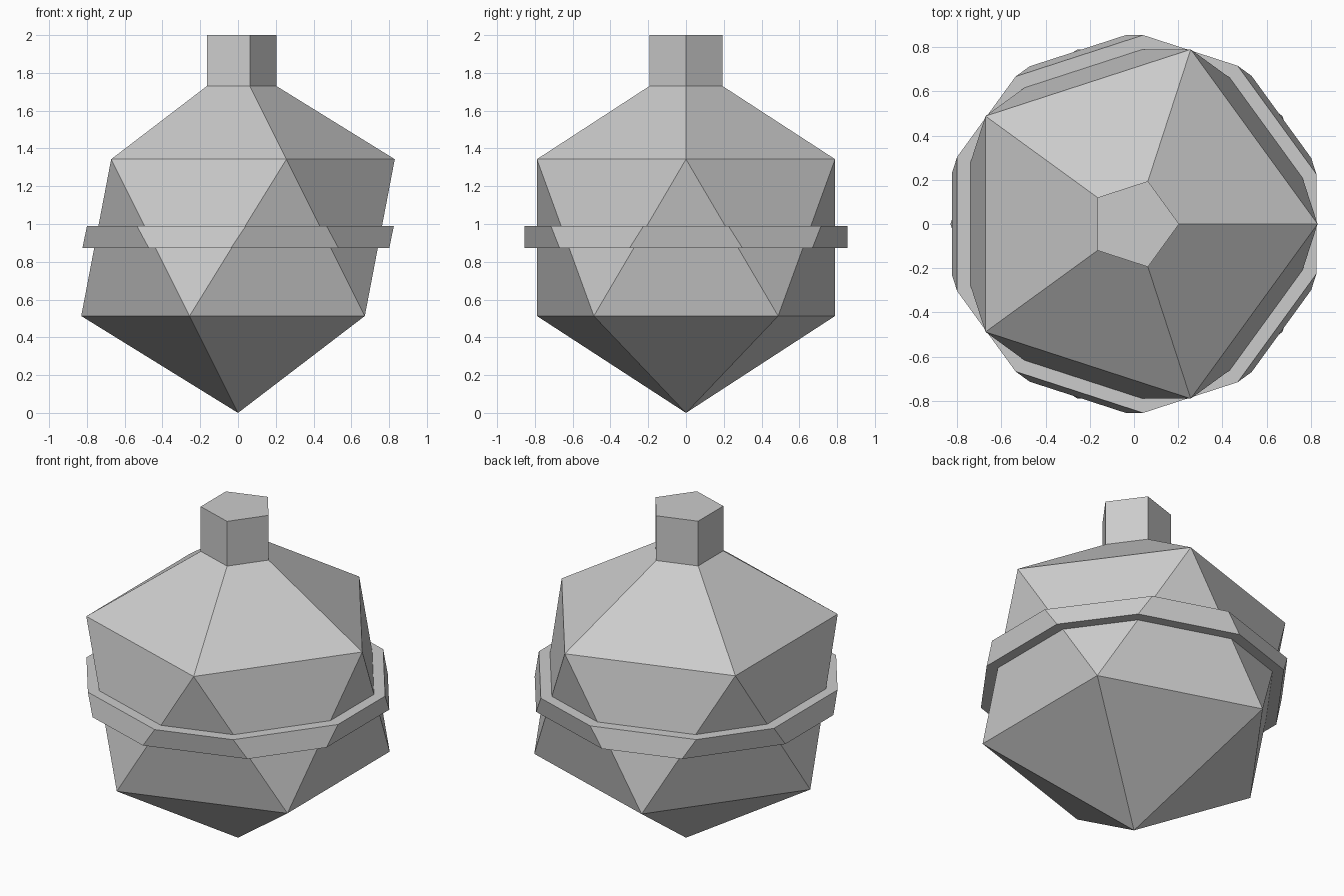
import bpy, bmesh, math
from mathutils import Vector

if "Cube" in bpy.data.objects:
    bpy.data.objects.remove(bpy.data.objects["Cube"])

R = 0.928                      # icosahedron circumradius, lowest corner on z = 0
RING = R * 2 / math.sqrt(5)
LOW, HIGH = R * (1 - 1 / math.sqrt(5)), R * (1 + 1 / math.sqrt(5))
BAND_LOW, BAND_HIGH, BAND_SCALE = 0.873, 0.99, 1.082
NECK, TOP = 1.73, 2.0

bm = bmesh.new()


def ring(z, phase):
    return [bm.verts.new((RING * math.cos(math.radians(72 * i + phase)),
                          RING * math.sin(math.radians(72 * i + phase)), z))
            for i in range(5)]


def cut(z, clear=False):
    geom = bm.verts[:] + bm.edges[:] + bm.faces[:]
    return bmesh.ops.bisect_plane(bm, geom=geom, plane_co=(0, 0, z),
                                  plane_no=(0, 0, 1), clear_outer=clear)


def extrude(faces):
    out = bmesh.ops.extrude_face_region(bm, geom=faces)["geom"]
    return [g for g in out if isinstance(g, bmesh.types.BMVert)]


# Icosahedron standing on a corner
bottom, apex = bm.verts.new((0, 0, 0)), bm.verts.new((0, 0, 2 * R))
upper, lower = ring(HIGH, 0), ring(LOW, 36)
for i in range(5):
    j = (i + 1) % 5
    bm.faces.new((upper[i], upper[j], apex))
    bm.faces.new((lower[j], lower[i], bottom))
    bm.faces.new((upper[i], lower[i], upper[j]))
    bm.faces.new((lower[i], lower[j], upper[j]))

# Neck: slice off the apex and raise the pentagon
rim = [g for g in cut(NECK, True)["geom_cut"] if isinstance(g, bmesh.types.BMEdge)]
cap = bmesh.ops.contextual_create(bm, geom=rim)["faces"]
for v in extrude(cap):
    v.co.z = TOP

# Raised belt around the middle
cut(BAND_LOW)
cut(BAND_HIGH)
belt = [f for f in bm.faces
        if BAND_LOW < f.calc_center_median().z < BAND_HIGH]
for v in extrude(belt):
    v.co.x *= BAND_SCALE
    v.co.y *= BAND_SCALE

bmesh.ops.recalc_face_normals(bm, faces=bm.faces[:])
mesh = bpy.data.meshes.new("faceted_bottle")
bm.to_mesh(mesh)
bm.free()
bpy.context.collection.objects.link(bpy.data.objects.new("faceted_bottle", mesh))
